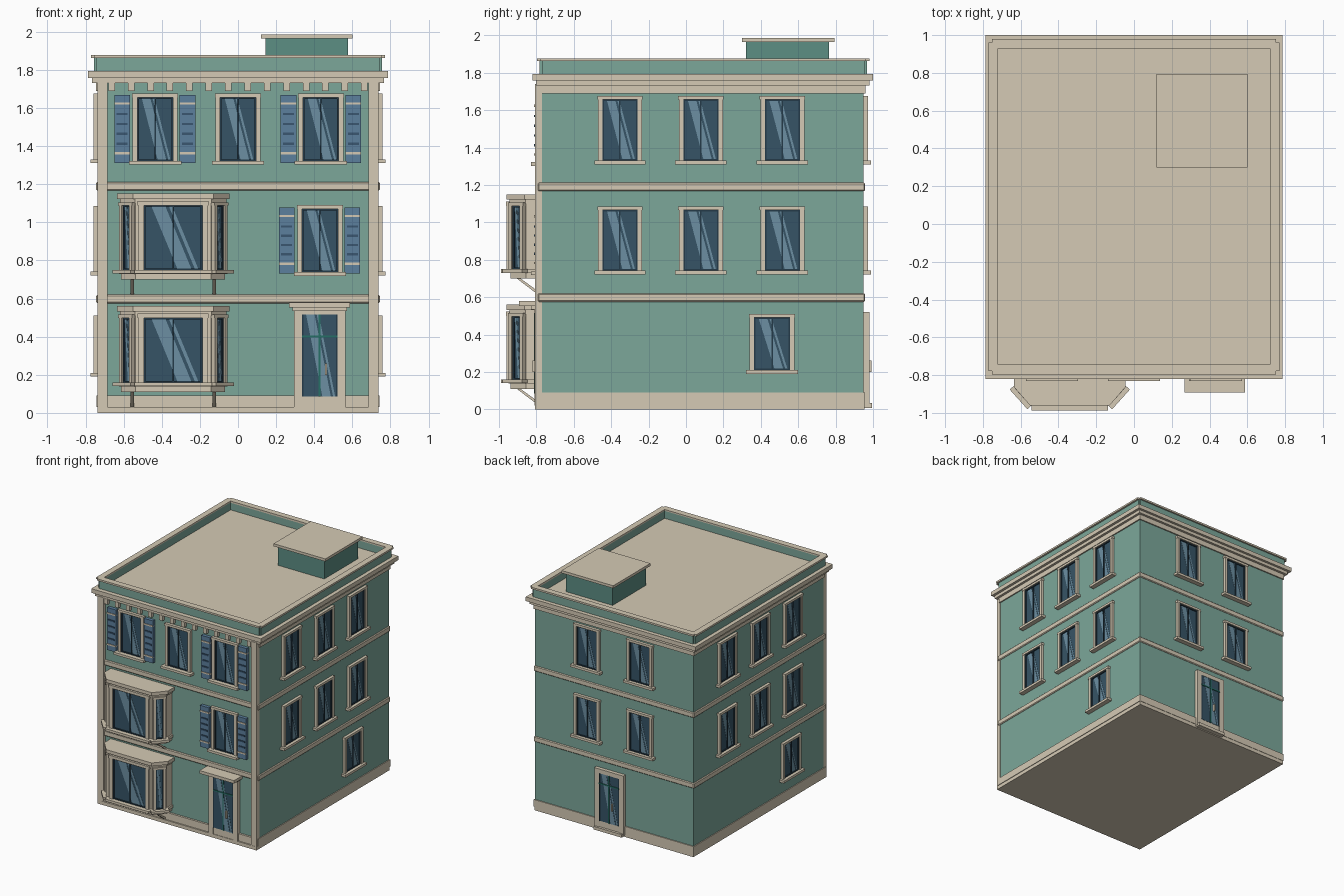
import bpy, bmesh, math
from mathutils import Matrix, Vector

if "Cube" in bpy.data.objects:
    bpy.data.objects.remove(bpy.data.objects["Cube"])


def material(name, r, g, b):
    lin = lambda c: ((c / 255 + 0.055) / 1.055) ** 2.4
    m = bpy.data.materials.new(name)
    m.diffuse_color = (lin(r), lin(g), lin(b), 1)
    m.use_nodes = True
    m.node_tree.nodes["Principled BSDF"].inputs["Base Color"].default_value = m.diffuse_color
    return m


TEAL = material("teal_wall", 124, 167, 154)
DEEP = material("deep_teal", 92, 142, 132)
CREAM = material("cream_trim", 213, 202, 181)
GLASS = material("glass", 54, 84, 102)
SHINE = material("glass_streak", 108, 143, 162)
FRAME = material("dark_frame", 36, 58, 72)
BLUE = material("shutter_blue", 92, 128, 158)
SLAT = material("shutter_slat", 58, 86, 112)
DOOR = material("door_green", 38, 112, 102)


def box(mat, x0, x1, y0, y1, z0, z1):
    pts = [(x0, y0, z0), (x1, y0, z0), (x1, y1, z0), (x0, y1, z0)]
    return mat, pts, (0, 0, z1 - z0)


def slab(mat, outline, z0, z1):
    return mat, [(x, y, z0) for x, y in outline], (0, 0, z1 - z0)


def panel(mat, outline, y0, y1):
    return mat, [(x, y0, z) for x, z in outline], (0, y1 - y0, 0)


def part(name, items, M=Matrix()):
    """One object made of extruded outlines."""
    bm, mats = bmesh.new(), []
    for mat, pts, push in items:
        if mat not in mats:
            mats.append(mat)
        low = [bm.verts.new(p) for p in pts]
        high = [bm.verts.new(Vector(p) + Vector(push)) for p in pts]
        n = len(pts)
        faces = [bm.faces.new(low), bm.faces.new(high)]
        faces += [bm.faces.new((low[i], low[(i + 1) % n], high[(i + 1) % n], high[i])) for i in range(n)]
        for f in faces:
            f.material_index = mats.index(mat)
    bmesh.ops.recalc_face_normals(bm, faces=bm.faces)
    me = bpy.data.meshes.new(name)
    bm.to_mesh(me)
    bm.free()
    for m in mats:
        me.materials.append(m)
    ob = bpy.data.objects.new(name, me)
    bpy.context.collection.objects.link(ob)
    ob.matrix_world = M
    return ob


def wall_frame(x, y, deg):
    """Local frame on a wall: x runs along it, -y points outward."""
    return Matrix.Translation((x, y, 0)) @ Matrix.Rotation(math.radians(deg), 4, 'Z')


FRONT, BACK = wall_frame(0, -0.78, 0), wall_frame(0, 0.95, 180)
RIGHT, LEFT = wall_frame(0.735, 0, 90), wall_frame(-0.735, 0, -90)


def glazing(x0, x1, z0, z1):
    w = x1 - x0
    streak = lambda a, b, c, d: panel(SHINE, [(x0 + a * w, z1), (x0 + b * w, z1),
                                              (x0 + d * w, z0), (x0 + c * w, z0)], -0.0075, -0.004)
    return [box(GLASS, x0, x1, -0.006, 0.01, z0, z1), streak(.12, .36, .58, .82), streak(.42, .48, .88, .94)]


def window(name, M, x, w, z0, z1, t=0.024, sill=0.04, mullion=True):
    a, b = x - w / 2, x + w / 2
    items = [box(CREAM, a, a + t, -0.022, 0.01, z0, z1), box(CREAM, b - t, b, -0.022, 0.01, z0, z1),
             box(CREAM, a - .004, b + .004, -0.024, 0.01, z1 - t * .8, z1),
             box(CREAM, a - .02, b + .02, -sill, 0.01, z0 - .02, z0)]
    a, b, z1 = a + t, b - t, z1 - t * .8
    items += glazing(a, b, z0, z1)
    f = 0.008
    items += [box(FRAME, a, a + f, -0.014, 0, z0, z1), box(FRAME, b - f, b, -0.014, 0, z0, z1),
              box(FRAME, a, b, -0.014, 0, z0, z0 + f), box(FRAME, a, b, -0.014, 0, z1 - f, z1)]
    if mullion:
        items.append(box(FRAME, x - .004, x + .004, -0.014, 0, z0, z1))
    part(name, items, M)


def shutter(x, z0, z1):
    a, b = x - .041, x + .041
    items = [box(BLUE, a, b, -0.028, 0, z0, z1)]
    items += [box(CREAM, a, b, -0.033, 0, z - .006, z + .006) for z in (z0 + .05, z1 - .045)]
    for i in range(4):
        z = z0 + .1 + i * (z1 - z0 - .2) / 3
        items.append(box(SLAT, a + .012, b - .012, -0.034, 0, z - .006, z + .006))
    part("shutter", items, FRONT)


def door(name, M, x, z1):
    a, b, t = x - .135, x + .135, .042
    items = [box(CREAM, a, a + t, -0.03, 0, .02, z1), box(CREAM, b - t, b, -0.03, 0, .02, z1),
             box(CREAM, a, b, -0.03, 0, z1 - .035, z1), box(CREAM, a + t, b - t, -0.024, 0, .02, .085)]
    a, b, z0, z1 = a + t, b - t, .085, z1 - .035
    lift = M @ Matrix.Translation((0, -0.02, 0))
    part(name + "_glass", glazing(a, b, z0, z1), lift)
    items += [box(FRAME, a, a + .008, -0.03, 0, z0, z1), box(FRAME, b - .008, b, -0.03, 0, z0, z1),
              box(DOOR, x - .005, x + .005, -0.032, 0, z0, z1),
              box(DOOR, a, b, -0.032, 0, .395, .405),
              box(CREAM, x + .028, x + .038, -0.042, 0, .2, .26)]
    part(name, items, M)


# Main block, base, floor bands and corner pilasters
part("walls", [box(TEAL, -.735, .735, -.78, .95, .02, 1.8)])
part("base", [box(CREAM, -.737, .737, -.808, .955, 0, .03), box(CREAM, -.742, .742, -.797, .958, .03, .09)])
for z in (.575, 1.167):
    band = part("floor_band", [box(CREAM, -.744, .744, -.792, .958, z, z + .045)])
    bev = band.modifiers.new("chamfer", 'BEVEL')
    bev.width = .006
    bev.segments = 1
for s in (-1, 1):
    x0, x1 = sorted((s * .685, s * .737))
    part("corner_pilaster", [box(CREAM, x0, x1, -.807, -.77, .03, 1.74)])

# Cornice with dentils on the front
part("cornice", [box(CREAM, -.745, .745, -.775, .96, 1.69, 1.74),
                 box(CREAM, -.765, .765, -.803, .98, 1.732, 1.762),
                 box(CREAM, -.787, .787, -.82, 1.0, 1.758, 1.793)])
part("dentils", [box(CREAM, -.663 + i * .102 - .017, -.663 + i * .102 + .017, -.806, -.77, 1.69, 1.735)
                 for i in range(14)])


# Parapet, its cap, flat roof and roof hatch
def ring(mat, ox, y0, y1, z0, z1, n):
    """Four strips leaving small notched corners."""
    return [box(mat, -ox + n, ox - n, y0, -.745, z0, z1), box(mat, -ox + n, ox - n, .93, y1, z0, z1),
            box(mat, -ox, -.72, y0 + n, y1 - n, z0, z1), box(mat, .72, ox, y0 + n, y1 - n, z0, z1)]


part("parapet", ring(TEAL, .755, -.783, .967, 1.785, 1.865, .012))
part("parapet_cap", ring(CREAM, .77, -.797, .98, 1.862, 1.877, .018))
part("roof", [box(CREAM, -.73, .73, -.755, .94, 1.78, 1.803)])
part("roof_hatch", [box(DEEP, .145, .577, .32, .765, 1.79, 1.965),
                    box(CREAM, .12, .6, .3, .793, 1.963, 1.985)])

# Side and back windows
UP, MID, LOW = (1.33, 1.675), (.742, 1.085), (.21, .51)
for side, M, s in (("right", RIGHT, 1), ("left", LEFT, -1)):
    for y in (-.353, .08, .515):
        for z in (UP, MID):
            window(side + "_window", M, s * y, .235, *z)
    window(side + "_ground_window", M, .46 if s > 0 else .33, .24, *LOW)
for x in (-.245, .245):
    for z in (UP, MID):
        window("back_window", BACK, x, .235, *z)

# Front windows and shutters
for x in (-.435, 0, .435):
    window("front_upper_window", FRONT, x, .235, 1.322, 1.675, sill=.05)
window("front_middle_window", FRONT, .43, .235, .738, 1.09, sill=.05)
for x in (-.608, -.265, .265, .605):
    shutter(x, 1.312, 1.668)
for x in (.255, .6):
    shutter(x, .732, 1.078)

# Doors, entrance canopy and back step
door("front_door", FRONT, .428, .55)
part("door_canopy", [box(CREAM, .268, .588, -.893, -.77, .553, .578),
                     box(CREAM, .285, .571, -.83, -.77, .535, .555)])
door("back_door", BACK, -.03, .52)
part("back_step", [box(CREAM, -.1, .16, .94, .995, .008, .034)])


# Bay windows
def bay_outline(g):
    half = [(.273 + g, -.775), (.273 + g, -.855 - g * .4), (.198 + g * .6, -.938 - g)]
    return [(-.34 + x, y) for x, y in half] + [(-.34 - x, y) for x, y in reversed(half)]


for z in (.11, .7):
    part("bay_body", [slab(CREAM, bay_outline(0), z, z + .43)])
    part("bay_sill", [slab(CREAM, bay_outline(.012), z + .028, z + .05)])
    part("bay_roof", [slab(CREAM, bay_outline(.006), z + .4, z + .425),
                      slab(CREAM, bay_outline(.022), z + .422, z + .45)])
    window("bay_front_window", wall_frame(-.34, -.938, 0), 0, .365, z + .05, z + .412, t=.03, sill=.05)
    for s in (-1, 1):
        window("bay_angled_window", wall_frame(-.34 + s * .2355, -.8965, s * 48), 0, .1,
               z + .05, z + .405, t=.022, sill=.048, mullion=False)
        # Sloping strut under the bay
        x = -.34 + s * .215
        strut = [(x - .009, -.905, z), (x - .009, -.885, z), (x - .009, -.775, z - .08), (x - .009, -.8, z - .08)]
        part("bay_strut", [(CREAM, strut, (.018, 0, 0))])
